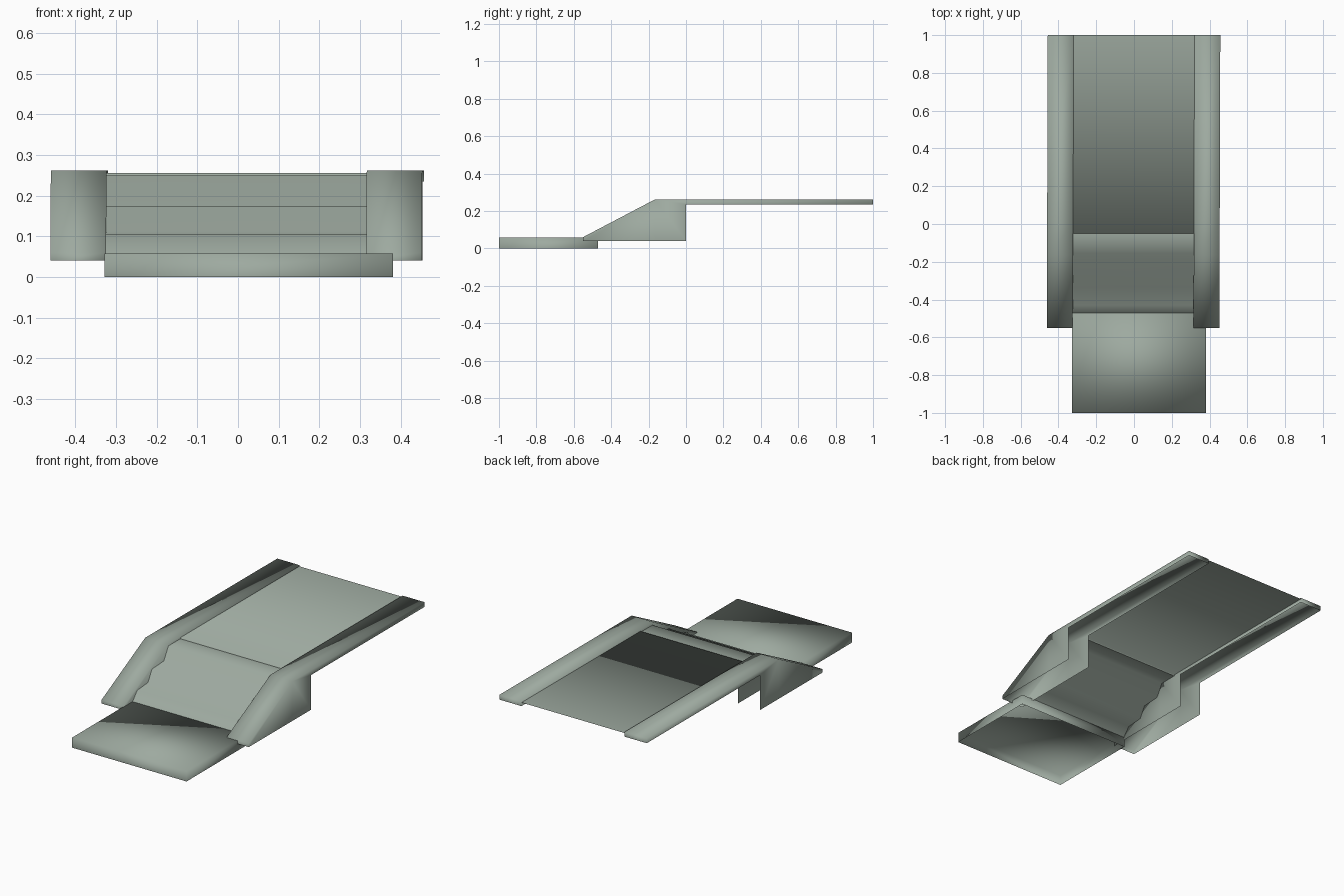
import bpy, bmesh

if "Cube" in bpy.data.objects:
    bpy.data.objects.remove(bpy.data.objects["Cube"])

mat = bpy.data.materials.new("grey green")
mat.diffuse_color = (0.34, 0.40, 0.35, 1)
mat.use_nodes = True
mat.node_tree.nodes["Principled BSDF"].inputs["Base Color"].default_value = mat.diffuse_color


def skew(x, y):
    # the whole walkway runs very slightly off-axis
    return x + 0.0032 * (y - 0.25)


def make(name, faces, merge=True):
    """Smooth-shaded object from a list of polygons given as points."""
    bm = bmesh.new()
    for pts in faces:
        bm.faces.new([bm.verts.new(p) for p in pts])
    if merge:
        bmesh.ops.remove_doubles(bm, verts=bm.verts, dist=1e-5)
    bmesh.ops.recalc_face_normals(bm, faces=bm.faces)
    up = sum(f.normal.z * f.calc_area() for f in bm.faces)
    if up < 0:
        bmesh.ops.reverse_faces(bm, faces=bm.faces)
    for f in bm.faces:
        f.smooth = True
    me = bpy.data.meshes.new(name)
    bm.to_mesh(me)
    bm.free()
    me.materials.append(mat)
    ob = bpy.data.objects.new(name, me)
    bpy.context.collection.objects.link(ob)
    return ob


def strip(name, profile, x0, x1):
    """Sheet swept across x from a (y, z) profile."""
    faces = []
    for (ya, za), (yb, zb) in zip(profile, profile[1:]):
        faces.append([(skew(x0, ya), ya, za), (skew(x1, ya), ya, za),
                      (skew(x1, yb), yb, zb), (skew(x0, yb), yb, zb)])
    return make(name, faces)


# Landing slab: open underneath
xa, xb, ya, yb, h = -0.328, 0.381, -1.0, -0.47, 0.057
ring = [(xa, ya), (xb, ya), (xb, yb), (xa, yb)]
slab = [[(x, y, h) for x, y in ring]]
for (x0, y0), (x1, y1) in zip(ring, ring[1:] + ring[:1]):
    slab.append([(x0, y0, 0), (x1, y1, 0), (x1, y1, h), (x0, y0, h)])
make("landing_slab", slab)

# Steps with sloping risers
strip("steps", [(-0.05, 0.249), (-0.155, 0.249), (-0.195, 0.18), (-0.30, 0.174),
                (-0.335, 0.112), (-0.43, 0.105), (-0.485, 0.04)], -0.322, 0.318)

# Walkway floor with a small front lip
strip("walkway_floor", [(1.0, 0.255), (-0.05, 0.255), (-0.05, 0.247)], -0.322, 0.318)

# Side walls: hollow channels, sloped at the stairs and thin along the walkway
top = [(-0.55, 0.06), (-0.165, 0.262), (0.0, 0.262), (1.0, 0.262)]
low = [(-0.55, 0.04), (-0.165, 0.04), (0.0, 0.04)]
rail = [(0.0, 0.235), (1.0, 0.235)]
for name, x0, x1 in (("left_side_wall", -0.459, -0.322),
                     ("right_side_wall", 0.318, 0.4545)):
    def pt(x, p):
        return (skew(x, p[0]), p[0], p[1])
    faces = []
    for a, b in zip(top, top[1:]):
        faces.append([pt(x0, a), pt(x1, a), pt(x1, b), pt(x0, b)])
    for x in (x0, x1):
        faces.append([pt(x, p) for p in (low[0], low[1], top[1], top[0])])
        faces.append([pt(x, p) for p in (low[1], low[2], rail[0], top[2], top[1])])
        faces.append([pt(x, p) for p in (rail[0], rail[1], top[3], top[2])])
    for lo, hi in ((low[0], top[0]), (rail[1], top[3])):
        faces.append([pt(x0, lo), pt(x1, lo), pt(x1, hi), pt(x0, hi)])
    make(name, faces)
